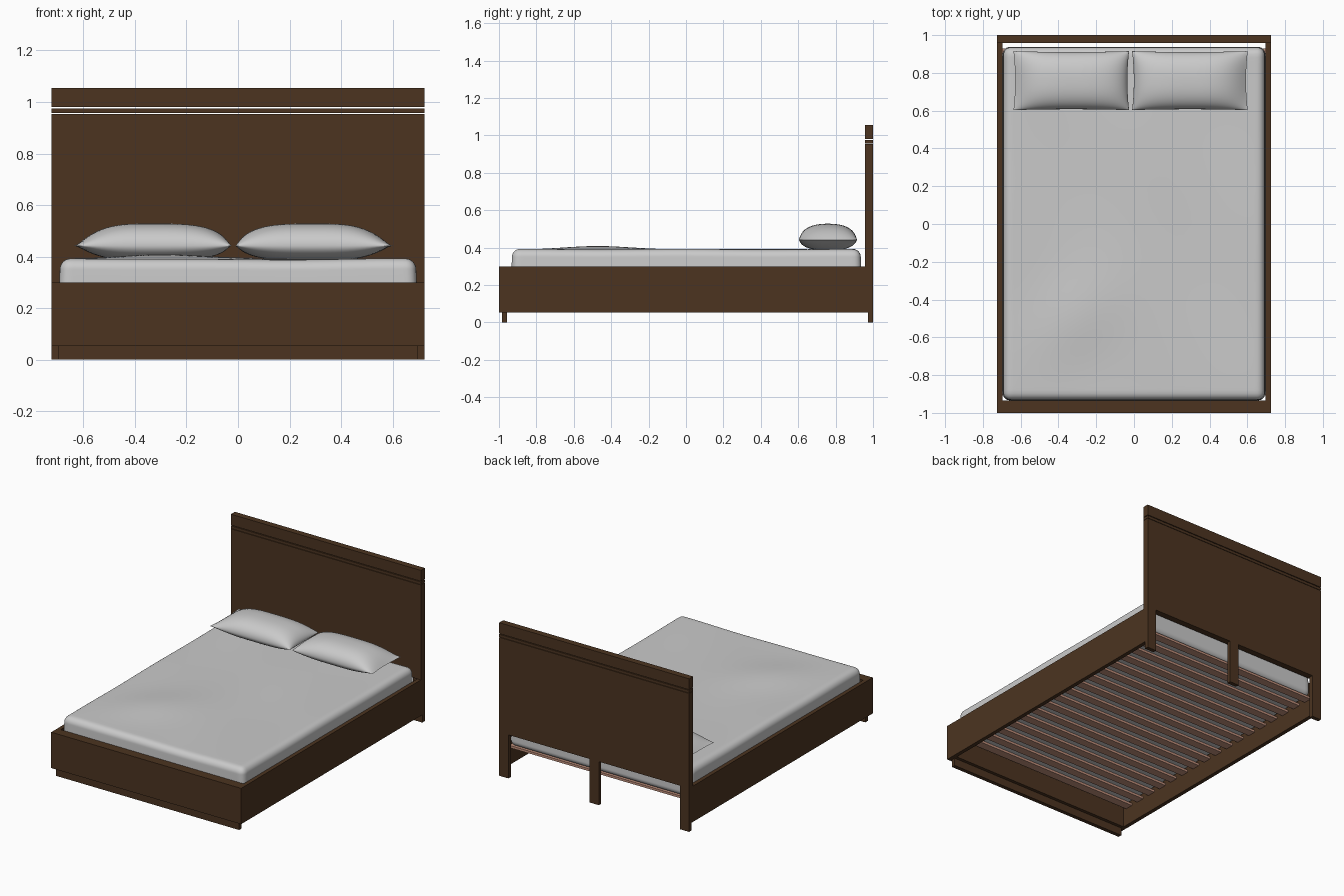
import bpy, bmesh, math
from mathutils import Vector

if "Cube" in bpy.data.objects:
    bpy.data.objects.remove(bpy.data.objects["Cube"])


def material(name, rgb):
    m = bpy.data.materials.new(name)
    m.diffuse_color = (*rgb, 1)
    m.use_nodes = True
    m.node_tree.nodes["Principled BSDF"].inputs["Base Color"].default_value = m.diffuse_color
    return m


WOOD = material("dark wood", (0.072, 0.034, 0.0145))
SLAT = material("pinkish slat wood", (0.53, 0.28, 0.20))
LINEN = material("grey linen", (0.59, 0.59, 0.59))


def finish(name, bm, mat, smooth=None):
    bmesh.ops.recalc_face_normals(bm, faces=bm.faces)
    me = bpy.data.meshes.new(name)
    bm.to_mesh(me)
    bm.free()
    me.materials.append(mat)
    ob = bpy.data.objects.new(name, me)
    bpy.context.collection.objects.link(ob)
    if smooth:
        bpy.ops.object.select_all(action='DESELECT')
        ob.select_set(True)
        bpy.context.view_layer.objects.active = ob
        bpy.ops.object.shade_smooth_by_angle(angle=math.radians(smooth))
    return ob


def box(name, x, y, z, mat=WOOD):
    bm = bmesh.new()
    bmesh.ops.create_cube(bm, size=1)
    for v in bm.verts:
        v.co = [lo + (c + 0.5) * (hi - lo) for c, (lo, hi) in zip(v.co, (x, y, z))]
    return finish(name, bm, mat)


W = 0.724

# Headboard: panel, thin strip and cap, separated by narrow slots
for name, z in (("headboard_panel", (0.30, 0.954)),
                ("headboard_strip", (0.957, 0.975)),
                ("headboard_cap", (0.980, 1.055))):
    box(name, (-W, W), (0.957, 1.0), z)

# Headboard legs
for name, x in (("left", -W + 0.035), ("middle", 0), ("right", W - 0.035)):
    box("headboard_leg_" + name, (x - 0.035, x + 0.035), (0.973, 1.0), (0, 0.30))

# Side rails
for name, s in (("left", -1), ("right", 1)):
    box("side_rail_" + name, sorted((s * 0.697, s * W)), (-0.935, 0.973), (0.053, 0.30))

# Footboard and its recessed plinth
box("footboard_front", (-W, W), (-1.0, -0.979), (0.053, 0.30))
box("footboard_back", (-W, W), (-0.979, -0.935), (0.053, 0.30))
box("foot_plinth", (-0.697, 0.697), (-0.984, -0.957), (0, 0.053))

# Slats
N = 17
for i in range(N):
    y = -0.88 + i * 1.78 / (N - 1)
    box(f"slat_{i + 1}", (-0.697, 0.697), (y - 0.029, y + 0.029), (0.174, 0.19), SLAT)

# Mattress: rounded box with a gently rumpled top
bm = bmesh.new()
bmesh.ops.create_cube(bm, size=2)
bmesh.ops.subdivide_edges(bm, edges=bm.edges, cuts=47, use_grid_fill=True)
half, r = Vector((0.696, 0.936, 0.10)), 0.04
for v in bm.verts:
    # crowd the vertices towards the borders so that the rounding is even
    p = Vector([h * math.sin(c * math.pi / 2) for c, h in zip(v.co, half)])
    core = Vector([max(-h + r, min(h - r, c)) for c, h in zip(p, half)])
    d = p - core
    if d.length > 0:
        p = core + d.normalized() * r
    t = (p.z + 0.10) / 0.20
    p.x *= 1 - 0.010 * t * t
    p.y *= 1 - 0.006 * t * t
    rumple = 0.02 * math.exp(-((p.x + 0.32 - 0.3 * (p.y + 0.5)) / 0.22) ** 2 - ((p.y + 0.5) / 0.25) ** 2)
    rumple += 0.003 * math.sin(7 * p.x + 3 * p.y) * math.sin(4 * p.y - 2 * p.x)
    v.co = p + Vector((0, 0.002, 0.29 + t * rumple))
finish("mattress", bm, LINEN, 60)


# Pillows: two domed sheets meeting at a pinched seam
def pillow(name, cx, side):
    bm = bmesh.new()
    n = 36
    for top in (True, False):
        rows = []
        for i in range(n + 1):
            u = -math.cos(math.pi * i / n)
            row = []
            for j in range(n + 1):
                v = -math.cos(math.pi * j / n)
                fu = max(0, 1 - abs(u) ** 3.4) ** (1.1 if u > 0 else 0.6)
                f = fu * max(0, 1 - abs(v) ** 2.4) ** 0.5
                x = u * 0.306 * (1 - 0.03 * (1 - v * v) * u * u)
                y = v * 0.156 * (1 - 0.03 * (1 - u * u) * v * v)
                z = 0.442 + (0.086 * f if top else -0.052 * min(1, 1.1 * f))
                row.append(bm.verts.new((cx + side * x, 0.759 + y, z)))
            rows.append(row)
        for a, b in zip(rows, rows[1:]):
            for j in range(n):
                bm.faces.new((a[j], b[j], b[j + 1], a[j + 1]))
    bmesh.ops.remove_doubles(bm, verts=bm.verts, dist=1e-5)
    finish(name, bm, LINEN, 70)


pillow("pillow_left", -0.332, -1)
pillow("pillow_right", 0.296, 1)
